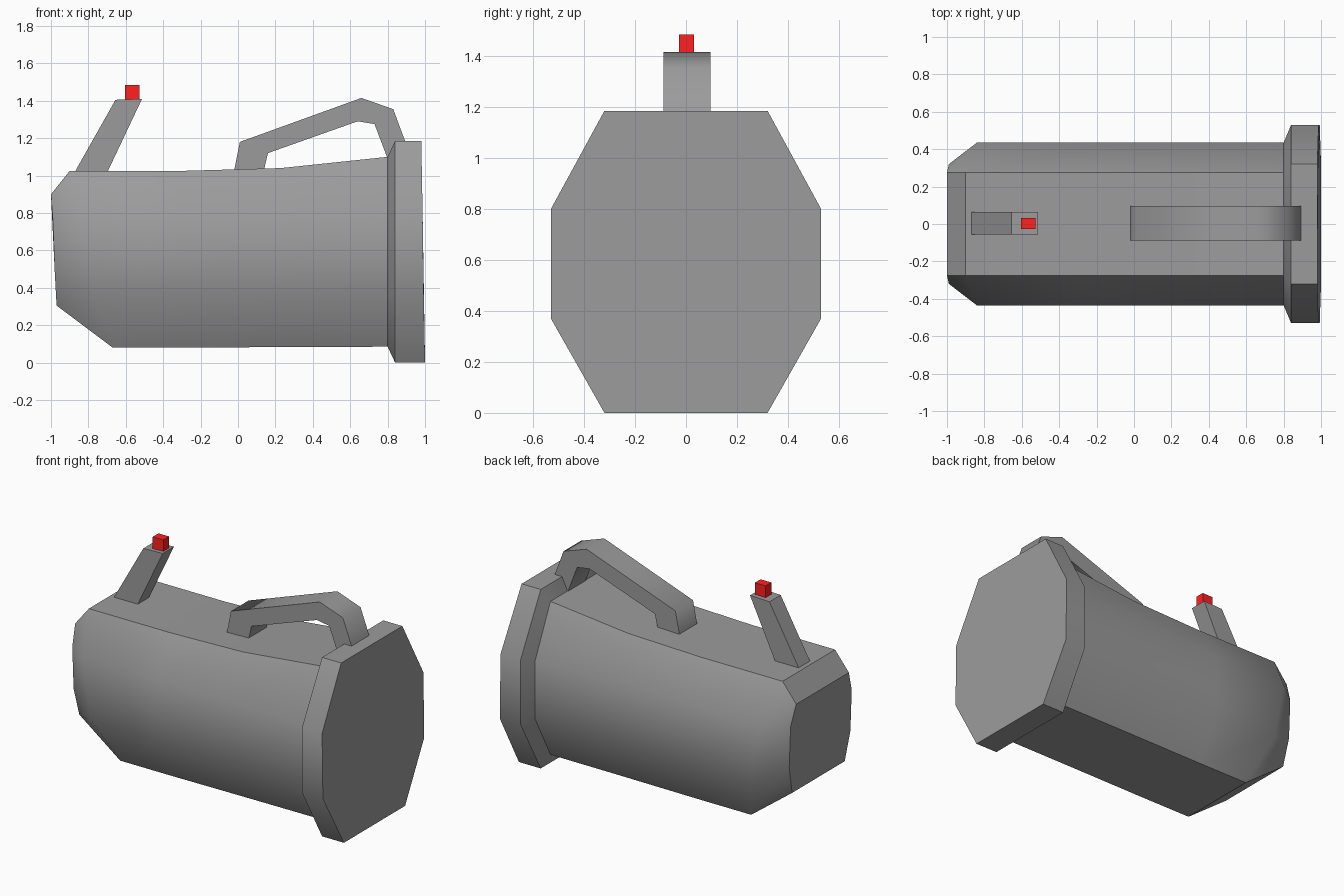
import bpy, bmesh, math

if "Cube" in bpy.data.objects:
    bpy.data.objects.remove(bpy.data.objects["Cube"])


def material(name, color):
    mat = bpy.data.materials.new(name)
    mat.diffuse_color = (*color, 1)
    mat.use_nodes = True
    mat.node_tree.nodes["Principled BSDF"].inputs["Base Color"].default_value = mat.diffuse_color
    return mat


GREY = material("dark_grey", (0.33, 0.33, 0.33))
RED = material("red", (1.0, 0.015, 0.015))


def finish(name, bm, angle=30, mat=GREY):
    bmesh.ops.recalc_face_normals(bm, faces=bm.faces)
    mesh = bpy.data.meshes.new(name)
    bm.to_mesh(mesh)
    bm.free()
    mesh.materials.append(mat)
    obj = bpy.data.objects.new(name, mesh)
    bpy.context.collection.objects.link(obj)
    bpy.ops.object.select_all(action='DESELECT')
    obj.select_set(True)
    bpy.context.view_layer.objects.active = obj
    bpy.ops.object.shade_smooth_by_angle(angle=math.radians(angle))
    return obj


def loft(name, halves, angle):
    """Skin octagonal rings; each ring is four points on +y, mirrored to -y."""
    bm = bmesh.new()
    rings = []
    for half in halves:
        pts = half + [(x, -y, z) for x, y, z in reversed(half)]
        rings.append([bm.verts.new(p) for p in pts])
    for a, b in zip(rings, rings[1:]):
        for i in range(8):
            j = (i + 1) % 8
            bm.faces.new((a[i], a[j], b[j], b[i]))
    bm.faces.new(rings[0])
    bm.faces.new(rings[-1])
    return finish(name, bm, angle)


def extrude_profile(name, pts, y0, y1, angle=30, mat=GREY):
    """Extrude an xz outline from y0 to y1."""
    bm = bmesh.new()
    face = bm.faces.new([bm.verts.new((x, y0, z)) for x, z in pts])
    new = bmesh.ops.extrude_face_region(bm, geom=[face])["geom"]
    verts = [v for v in new if isinstance(v, bmesh.types.BMVert)]
    bmesh.ops.translate(bm, verts=verts, vec=(0, y1 - y0, 0))
    return finish(name, bm, angle, mat)


def body_ring(x, top, bottom):
    return [(x, 0.275, top), (x, 0.435, 0.77), (x, 0.435, 0.38), (x, 0.275, bottom)]


# Octagonal body: narrowed nose, gently rising top, stepped out to the end flange
nose = [(-1.0, 0.275, 0.90), (-0.99, 0.32, 0.765), (-0.98, 0.32, 0.49), (-0.97, 0.275, 0.305)]
shoulder = [(-0.90, 0.275, 1.025), (-0.84, 0.435, 0.77), (-0.77, 0.435, 0.38), (-0.67, 0.275, 0.08)]
flange_in = [(0.84, 0.32, 1.185), (0.84, 0.53, 0.80), (0.84, 0.53, 0.37), (0.84, 0.32, 0.0)]
flange_out = [(0.98, 0.32, 1.185), (0.987, 0.53, 0.80), (0.993, 0.53, 0.37), (1.0, 0.32, 0.0)]
body = loft("lamp_body", [nose, shoulder,
                          body_ring(-0.30, 1.025, 0.08),
                          body_ring(0.23, 1.04, 0.083),
                          body_ring(0.80, 1.10, 0.085),
                          flange_in, flange_out], 36)

# Crease the nose facets, but keep the upper slant running smoothly into the nose
sharp = {(1, 9), (9, 10), (2, 10), (10, 11)}
soft = {(8, 9)}
flags = body.data.attributes["sharp_edge"].data
for edge in body.data.edges:
    for key in (tuple(sorted(edge.vertices)),
                tuple(sorted(v // 8 * 8 + 7 - v % 8 for v in edge.vertices))):
        if key in sharp:
            flags[edge.index].value = True
        elif key in soft:
            flags[edge.index].value = False

# Bent carrying handle, ends sunk into the body
extrude_profile("handle", [
    (-0.022, 1.02), (0.01, 1.18), (0.66, 1.415), (0.83, 1.355), (0.897, 1.175),
    (0.80, 1.09), (0.73, 1.275), (0.64, 1.29), (0.16, 1.12), (0.137, 1.02)],
    -0.088, 0.097, 65)

# Slanted post
extrude_profile("switch_post", [
    (-0.875, 1.015), (-0.655, 1.405), (-0.513, 1.41), (-0.70, 1.015)], -0.055, 0.063)

# Red button on the post
extrude_profile("red_button", [
    (-0.605, 1.395), (-0.605, 1.485), (-0.527, 1.485), (-0.527, 1.395)],
    -0.028, 0.032, 30, RED)
